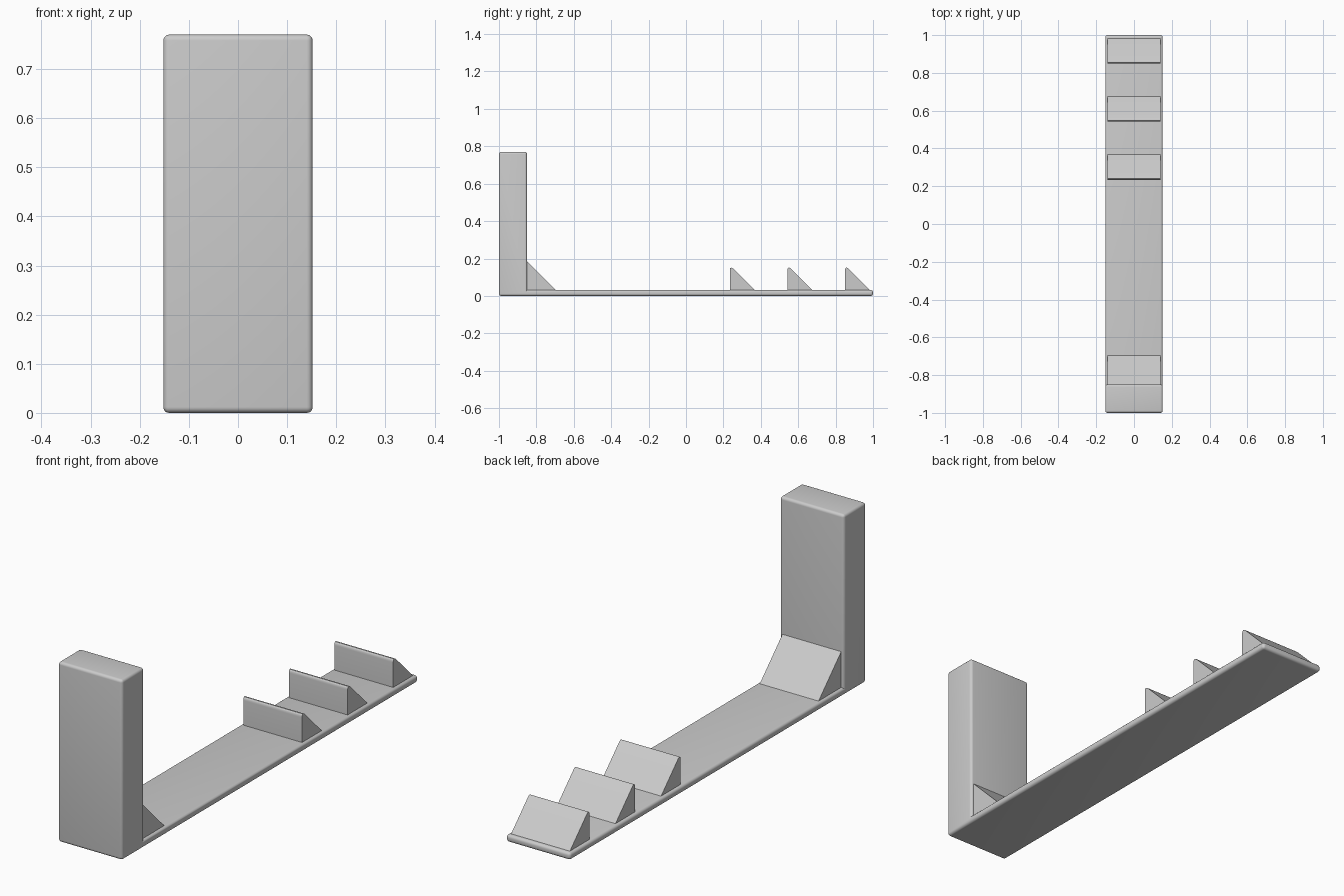
import bpy
import bmesh
import math

if "Cube" in bpy.data.objects:
    bpy.data.objects.remove(bpy.data.objects["Cube"], do_unlink=True)

grey = bpy.data.materials.new("plain_grey")
grey.use_nodes = True
colour = (0.6, 0.6, 0.6, 1)
grey.diffuse_color = colour
grey.node_tree.nodes["Principled BSDF"].inputs["Base Color"].default_value = colour


def extrude_profile(name, profile, half_width, rounded, radius, segments):
    """Extrude a (y, z) side profile across x and round the edges chosen by a rule."""
    bm = bmesh.new()
    face = bm.faces.new([bm.verts.new((-half_width, y, z)) for y, z in profile])
    new = bmesh.ops.extrude_face_region(bm, geom=[face])["geom"]
    verts = [v for v in new if isinstance(v, bmesh.types.BMVert)]
    bmesh.ops.translate(bm, verts=verts, vec=(2 * half_width, 0, 0))
    bmesh.ops.recalc_face_normals(bm, faces=bm.faces)
    edges = [e for e in bm.edges if rounded(e)]
    if edges:
        bmesh.ops.bevel(bm, geom=edges, offset=radius, segments=segments,
                        profile=0.5, affect='EDGES')
    mesh = bpy.data.meshes.new(name)
    bm.to_mesh(mesh)
    bm.free()
    mesh.materials.append(grey)
    obj = bpy.data.objects.new(name, mesh)
    bpy.context.collection.objects.link(obj)
    bpy.ops.object.select_all(action='DESELECT')
    obj.select_set(True)
    bpy.context.view_layer.objects.active = obj
    bpy.ops.object.shade_smooth_by_angle(angle=math.radians(35))
    return obj


BASE_TOP, POST_BACK, POST_TOP = 0.031, -0.85, 0.77

# Upright post and long base strip as one L-shaped body, inner corner left sharp
extrude_profile(
    "post_and_base",
    [(-1, 0), (1, 0), (1, BASE_TOP), (POST_BACK, BASE_TOP),
     (POST_BACK, POST_TOP), (-1, POST_TOP)],
    0.152, lambda e: e.is_convex, 0.012, 5)


def wedge(name, y, size, rounded, radius):
    """Right-angled wedge with its upright face towards the post."""
    extrude_profile(
        name, [(y, BASE_TOP), (y + size, BASE_TOP), (y, BASE_TOP + size)],
        0.139, rounded, radius, 6)


# Sharp brace in the corner behind the post
wedge("corner_brace", POST_BACK, 0.153, lambda e: False, 0)

# Three evenly spaced ridges with rounded crests
for i in range(3):
    wedge(f"ridge_{i + 1}", 0.234 + i * 0.308, 0.133,
          lambda e: all(v.co.z > BASE_TOP + 0.01 for v in e.verts), 0.027)
